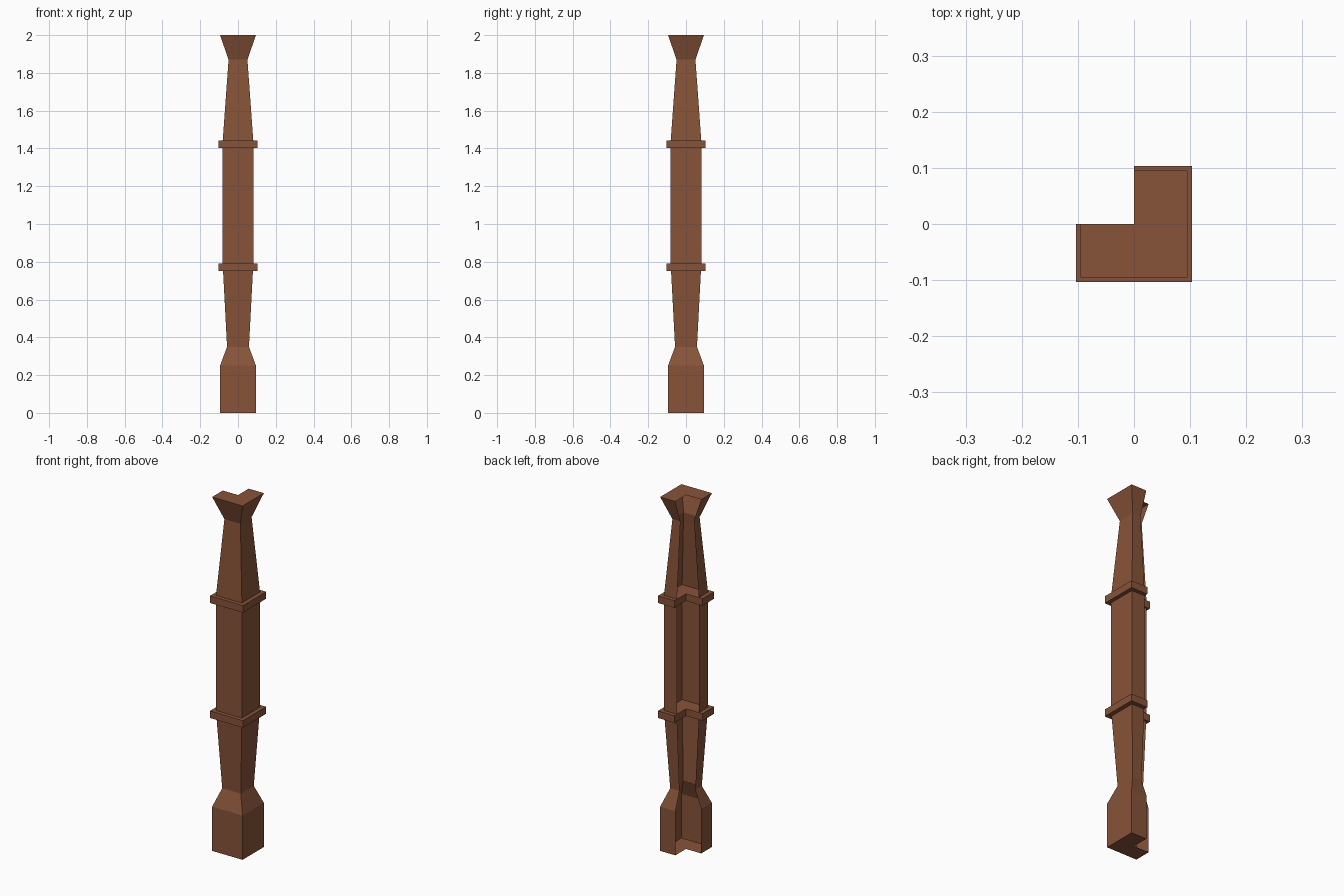
import bpy, bmesh

if "Cube" in bpy.data.objects:
    bpy.data.objects.remove(bpy.data.objects["Cube"])

wood = bpy.data.materials.new("brown_wood")
wood.diffuse_color = (0.243, 0.087, 0.040, 1)
wood.use_nodes = True
wood.node_tree.nodes["Principled BSDF"].inputs["Base Color"].default_value = wood.diffuse_color


def outline(h):
    """Outer path of the L section, from the end of one arm to the other."""
    return [(-h, 0), (-h, -h), (h, -h), (h, h), (0, h)]


def finish(bm, name):
    me = bpy.data.meshes.new(name)
    bm.to_mesh(me)
    bm.free()
    me.materials.append(wood)
    ob = bpy.data.objects.new(name, me)
    bpy.context.collection.objects.link(ob)
    return ob


def cap(bm, ring, z, up):
    """L-shaped end face, built as two quads and a square around the inner corner."""
    corner = bm.verts.new((0, 0, z))
    face = bm.faces.new(ring + [corner])
    face.normal_update()
    if (face.normal.z > 0) != up:
        face.normal_flip()


def l_column(name, profile, inner_walls):
    bm = bmesh.new()
    rings = [[bm.verts.new((x, y, z)) for x, y in outline(h)] for z, h in profile]
    for lo, hi in zip(rings, rings[1:]):
        for i in range(4):
            bm.faces.new((lo[i], lo[i + 1], hi[i + 1], hi[i]))
    cap(bm, rings[0], profile[0][0], False)
    cap(bm, rings[-1], profile[-1][0], True)
    if inner_walls:
        bmesh.ops.holes_fill(bm, edges=[e for e in bm.edges if e.is_boundary], sides=0)
        # replace any single bent fill with two flat notch walls
        bad = [f for f in bm.faces if len(f.verts) == 6 and abs(f.normal.z) < 0.9]
        bmesh.ops.delete(bm, geom=bad, context='FACES_ONLY')
        bm.verts.ensure_lookup_table()
        c_lo, c_hi = bm.verts[-2], bm.verts[-1]
        lo, hi = rings[0], rings[-1]
        bm.faces.new((lo[4], c_lo, c_hi, hi[4]))
        bm.faces.new((c_lo, lo[0], hi[0], c_hi))
    return finish(bm, name)


# hollow corner post: open on the notch side, closed at top and bottom
l_column("corner_post", [(0, .095), (.25, .095), (.35, .058), (.75, .079), (.79, .081),
                         (1.40, .081), (1.44, .081), (1.87, .05), (2.0, .095)], False)

# two solid collars
for name, z in (("lower_collar", .752), ("upper_collar", 1.402)):
    l_column(name, [(z, .103), (z + .04, .103)], True)
